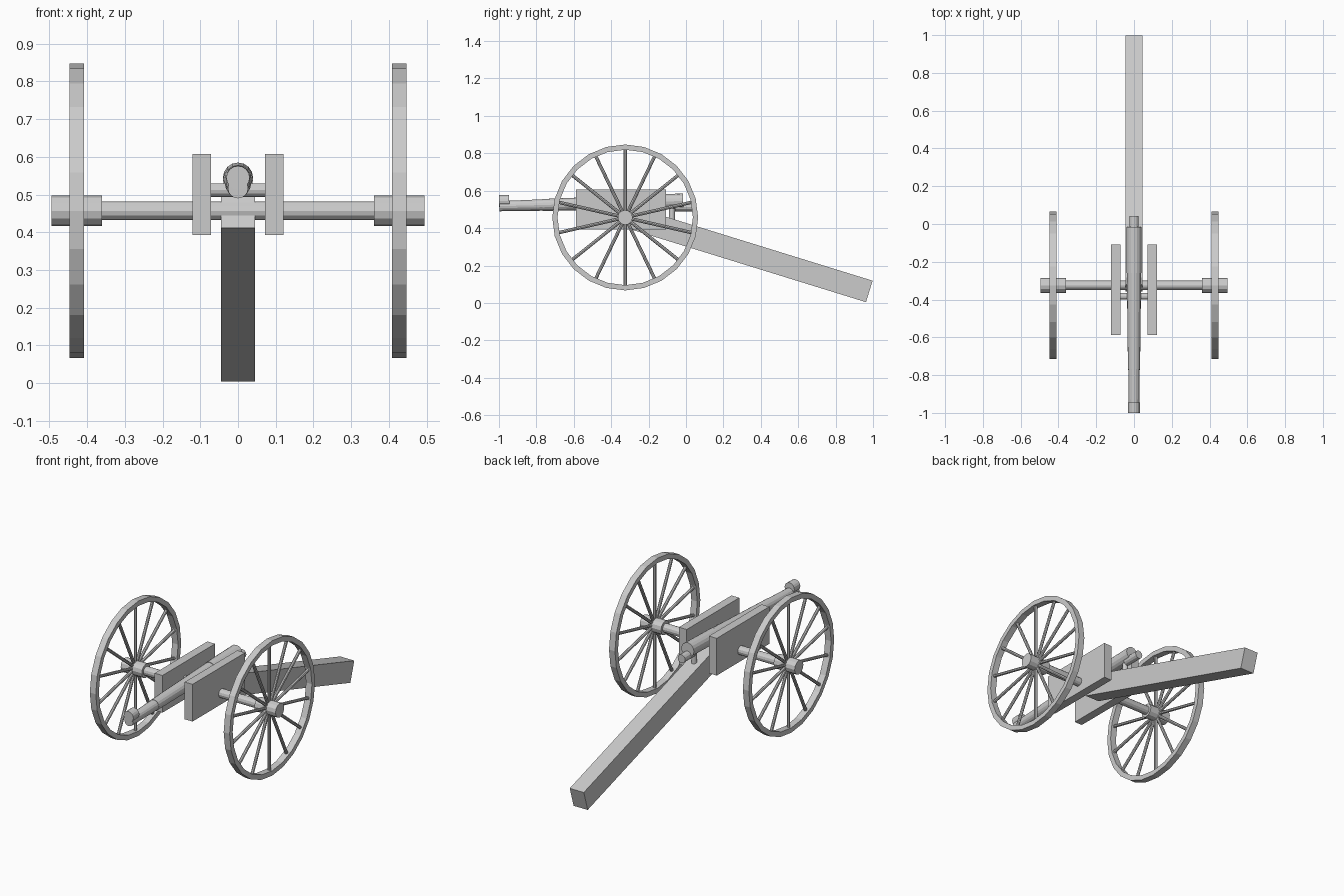
import bpy, bmesh, math
from mathutils import Vector, Matrix

if "Cube" in bpy.data.objects:
    bpy.data.objects.remove(bpy.data.objects["Cube"])

WY, WZ = -0.325, 0.457   # wheel centre


def make(name, bm):
    bmesh.ops.recalc_face_normals(bm, faces=bm.faces)
    me = bpy.data.meshes.new(name)
    bm.to_mesh(me)
    bm.free()
    ob = bpy.data.objects.new(name, me)
    bpy.context.collection.objects.link(ob)
    return ob


def add_rod(bm, a, b, r1, r2=None, sides=12):
    a, b = Vector(a), Vector(b)
    d = b - a
    m = Matrix.Translation((a + b) / 2) @ d.to_track_quat('Z', 'Y').to_matrix().to_4x4()
    bmesh.ops.create_cone(bm, cap_ends=True, segments=sides, radius1=r1,
                          radius2=r1 if r2 is None else r2, depth=d.length, matrix=m)


def rod(name, a, b, r1, r2=None, sides=12):
    bm = bmesh.new()
    add_rod(bm, a, b, r1, r2, sides)
    return make(name, bm)


def box(name, centre, size, tilt=0):
    bm = bmesh.new()
    m = Matrix.Translation(centre) @ Matrix.Rotation(tilt, 4, 'X') @ Matrix.Diagonal((*size, 1))
    bmesh.ops.create_cube(bm, size=1, matrix=m)
    return make(name, bm)


def lathe(name, profile, matrix, sides, closed=False):
    """Spin (radius, height) points around z, then place with the matrix."""
    bm = bmesh.new()
    vs = [bm.verts.new((r, 0, h)) for r, h in profile]
    pairs = list(zip(vs, vs[1:] + vs[:1])) if closed else list(zip(vs, vs[1:]))
    es = [bm.edges.new(p) for p in pairs]
    bmesh.ops.spin(bm, geom=vs + es, cent=(0, 0, 0), axis=(0, 0, 1),
                   angle=2 * math.pi, steps=sides)
    bmesh.ops.remove_doubles(bm, verts=bm.verts, dist=1e-5)
    bmesh.ops.transform(bm, matrix=matrix, verts=bm.verts)
    return make(name, bm)


for side, s in (("left", -1), ("right", 1)):
    # Wheel rim
    place = Matrix.Translation((s * 0.428, WY, WZ)) @ Matrix.Rotation(math.pi / 2, 4, 'Y')
    lathe(side + "_wheel_rim", [(0.362, -0.019), (0.39, -0.019), (0.39, 0.019), (0.362, 0.019)],
          place, 24, closed=True)
    # Fourteen spokes
    bm = bmesh.new()
    for i in range(14):
        t = 2 * math.pi * i / 14
        u = Vector((0, math.sin(t), math.cos(t)))
        c = Vector((s * 0.428, WY, WZ))
        add_rod(bm, c + u * 0.02, c + u * 0.367, 0.009, sides=8)
    make(side + "_wheel_spokes", bm)
    # Hub and carriage cheek
    rod(side + "_wheel_hub", (s * 0.36, WY, WZ), (s * 0.495, WY, WZ), 0.04)
    box(side + "_cheek", (s * 0.096, -0.348, 0.5), (0.05, 0.48, 0.215))

# Axle
rod("axle", (-0.37, WY, WZ), (0.37, WY, WZ), 0.025)

# Trail beam, sloping down to the ground at the back
tilt = 0.3
along = Vector((0, math.cos(tilt), -math.sin(tilt)))
end = Vector((0, 0.98, 0.0615))
box("trail", end - along * 0.69, (0.09, 1.38, 0.12), -tilt)

# Barrel, tipped slightly down towards the muzzle
muzzle, breech = Vector((0, -0.998, 0.517)), Vector((0, -0.015, 0.545))
axis = breech - muzzle
place = Matrix.Translation(muzzle) @ axis.to_track_quat('Z', 'Y').to_matrix().to_4x4()
lathe("barrel", [(0, 0), (0.027, 0), (0.0305, 0.23), (0.032, 0.23), (0.038, 0.74),
                 (0.040, 0.74), (0.040, axis.length), (0, axis.length)], place, 16)

# Muzzle ring, breech knob, trunnions and elevating screw
rod("muzzle_ring", (0, -1.0, 0.545), (0, -0.945, 0.546), 0.031, sides=16)
rod("breech_knob", (0, -0.06, 0.514), (0, 0.042, 0.514), 0.024)
rod("trunnions", (-0.075, -0.383, 0.512), (0.075, -0.383, 0.512), 0.018)
rod("elevating_screw", (0, -0.075, 0.40), (0, -0.075, 0.53), 0.015)
